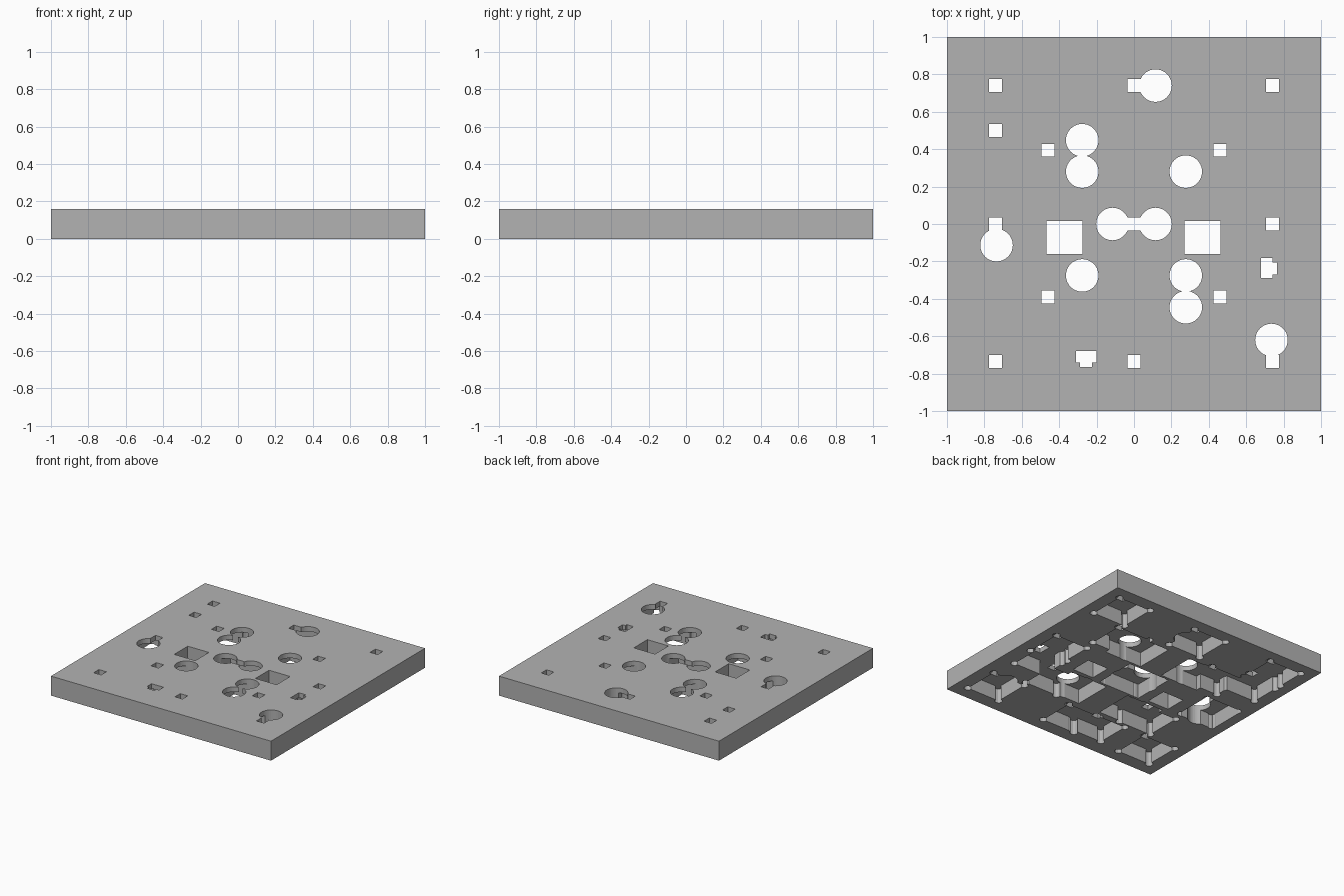
import bpy, bmesh
from math import cos, sin, pi, radians

old = bpy.data.objects.get("Cube")
if old:
    bpy.data.objects.remove(old, do_unlink=True)

grey = bpy.data.materials.new("plain_grey")
grey.use_nodes = True
colour = (0.45, 0.45, 0.45, 1)
grey.diffuse_color = colour
grey.node_tree.nodes["Principled BSDF"].inputs["Base Color"].default_value = colour

THICK = 0.16
FLOOR = 0.12   # height of the pocket ceilings
HALF = 0.15    # half side of a component pocket


def prism(name, points, z0, z1):
    """Extrude a closed outline from z0 to z1."""
    bm = bmesh.new()
    face = bm.faces.new([bm.verts.new((x, y, z0)) for x, y in points])
    top = bmesh.ops.extrude_face_region(bm, geom=[face])
    verts = [g for g in top["geom"] if isinstance(g, bmesh.types.BMVert)]
    bmesh.ops.translate(bm, verts=verts, vec=(0, 0, z1 - z0))
    bmesh.ops.recalc_face_normals(bm, faces=bm.faces)
    mesh = bpy.data.meshes.new(name)
    bm.to_mesh(mesh)
    bm.free()
    mesh.materials.append(grey)
    ob = bpy.data.objects.new(name, mesh)
    bpy.context.collection.objects.link(ob)
    return ob


def rect(x, y, hx, hy):
    return [(x - hx, y - hy), (x + hx, y - hy), (x + hx, y + hy), (x - hx, y + hy)]


def circle(x, y, r, n=40):
    return [(x + r * cos(2 * pi * i / n), y + r * sin(2 * pi * i / n)) for i in range(n)]


def relieved_square(x, y, h, r=0.03):
    """Square outline with a round relief at each corner."""
    pts = []
    for k in range(4):
        cx, cy = [(h, h), (-h, h), (-h, -h), (h, -h)][k]
        for i in range(10):
            a = radians(-90 + 30 * i + 90 * k)
            pts.append((x + cx + r * cos(a), y + cy + r * sin(a)))
    return pts


plate = prism("plate", rect(0, 0, 1, 1), 0, THICK)
cutters = []


def cut(points, z0, z1):
    ob = prism("cutter", points, z0, z1)
    ob.hide_render = True
    cutters.append(ob)


# component pockets, each with a small square window
windows = [(-0.74, 0.74), (0, 0.74), (0.74, 0.74), (-0.74, 0.5), (-0.74, 0), (0, 0),
           (0.74, 0), (-0.74, -0.735), (0, -0.735), (0.74, -0.735)]
windows += [(sx * 0.46, y) for sx in (-1, 1) for y in (-0.39, 0.395)]
for x, y in windows:
    cut(relieved_square(x, y, HALF), -0.1, FLOOR)
    cut(rect(x, y, 0.034, 0.034), 0.05, 0.3)

# plain square pockets between them
for sx in (-1, 1):
    for sy in (-1, 1):
        cut(rect(sx * 0.275, sy * 0.362, 0.172, 0.163), -0.1, FLOOR)
cut(rect(0, 0, 0.19, 0.177), -0.1, FLOOR)
cut(rect(-0.745, 0, 0.171, 0.171), -0.1, FLOOR)

# round openings
for x, y in [(0.115, 0.74), (-0.277, 0.448), (-0.277, 0.28), (0.277, 0.28), (-0.115, 0),
             (0.115, 0), (-0.735, -0.113), (-0.277, -0.275), (0.277, -0.275),
             (0.277, -0.445), (0.735, -0.62)]:
    cut(circle(x, y, 0.087), -0.1, 0.3)

# large rectangular openings
cut(rect(-0.372, -0.072, 0.096, 0.088), -0.1, 0.3)
cut(rect(0.367, -0.072, 0.096, 0.088), -0.1, 0.3)

# stepped windows with their pockets
for x, y, turned in [(0.72, -0.235, False), (-0.255, -0.72, True)]:
    step = [(-0.04, -0.054), (0.02, -0.054), (0.02, -0.034), (0.045, -0.034),
            (0.045, 0.03), (0.02, 0.03), (0.02, 0.054), (-0.04, 0.054)]
    if turned:
        step = [(b, -a) for a, b in step]
    cut([(x + a, y + b) for a, b in step], 0.05, 0.3)
    cut(relieved_square(x, y, HALF - 0.01), -0.1, FLOOR)

# carve everything, then discard the cutters
bpy.context.view_layer.objects.active = plate
for c in cutters:
    mod = plate.modifiers.new("cut", "BOOLEAN")
    mod.operation = "DIFFERENCE"
    mod.solver = "EXACT"
    mod.object = c
    bpy.ops.object.modifier_apply(modifier=mod.name)
    bpy.data.objects.remove(c, do_unlink=True)
